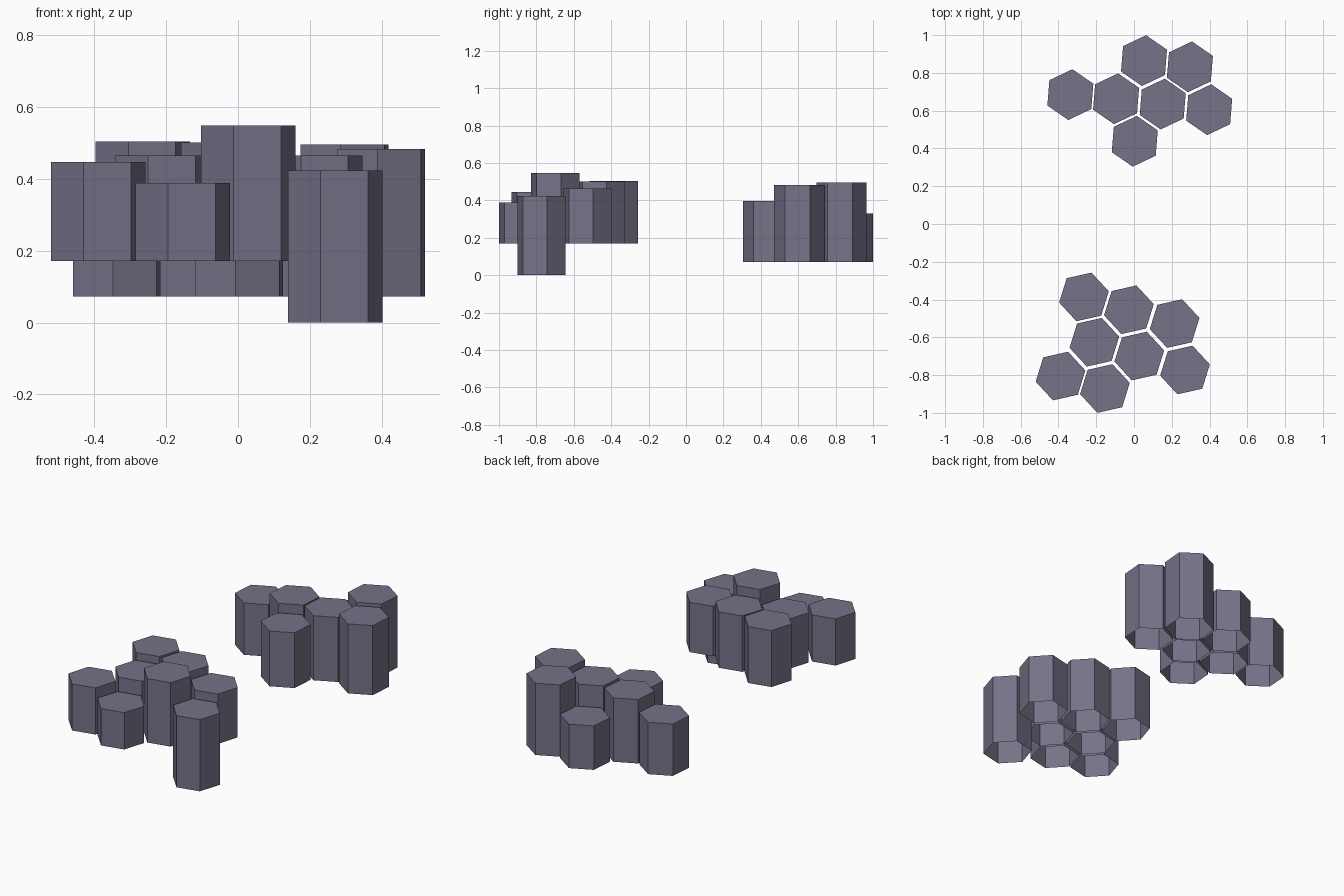
import bpy, bmesh, math

if "Cube" in bpy.data.objects:
    bpy.data.objects.remove(bpy.data.objects["Cube"])

# one flat colour for all of the stone
stone = bpy.data.materials.new("purple grey stone")
stone.diffuse_color = (0.185, 0.165, 0.245, 1)
stone.use_nodes = True
stone.node_tree.nodes["Principled BSDF"].inputs["Base Color"].default_value = stone.diffuse_color

RADIUS = 0.1348


def cluster(name, turn, base, columns):
    """Group of hexagonal columns, open underneath: (x, y, top[, own base])."""
    a0 = math.radians(turn)
    for i, (x, y, top, *own) in enumerate(columns, 1):
        bottom = own[0] if own else base
        bm = bmesh.new()
        ring = [bm.verts.new((RADIUS * math.cos(a0 + k * math.pi / 3),
                              RADIUS * math.sin(a0 + k * math.pi / 3), 0))
                for k in range(6)]
        face = bm.faces.new(ring)
        ext = bmesh.ops.extrude_face_region(bm, geom=[face], use_keep_orig=True)
        up = [v for v in ext["geom"] if isinstance(v, bmesh.types.BMVert)]
        bmesh.ops.translate(bm, verts=up, vec=(0, 0, top - bottom))
        bmesh.ops.recalc_face_normals(bm, faces=bm.faces[:])
        # hollow underside: drop the floor face
        floor = [f for f in bm.faces if all(v.co.z < 1e-6 for v in f.verts)]
        bmesh.ops.delete(bm, geom=floor, context='FACES_ONLY')
        mesh = bpy.data.meshes.new(f"{name}_{i}")
        bm.to_mesh(mesh)
        bm.free()
        mesh.materials.append(stone)
        ob = bpy.data.objects.new(f"{name}_{i}", mesh)
        ob.location = (x, y, bottom)
        bpy.context.collection.objects.link(ob)


# front group of eight columns, one reaching the ground
cluster("front_column", 12.7, 0.171, [
    (-0.265, -0.386, 0.504), (-0.027, -0.454, 0.501), (0.215, -0.527, 0.465),
    (-0.210, -0.626, 0.465), (0.028, -0.699, 0.548), (0.270, -0.773, 0.423, 0.0),
    (-0.389, -0.805, 0.446), (-0.154, -0.871, 0.388)])

# back group of seven columns
cluster("back_column", 25.4, 0.072, [
    (-0.337, 0.685, 0.378), (-0.095, 0.663, 0.449), (0.053, 0.865, 0.331),
    (0.296, 0.832, 0.495), (0.152, 0.635, 0.453), (0.398, 0.605, 0.482),
    (0.004, 0.438, 0.398)])
